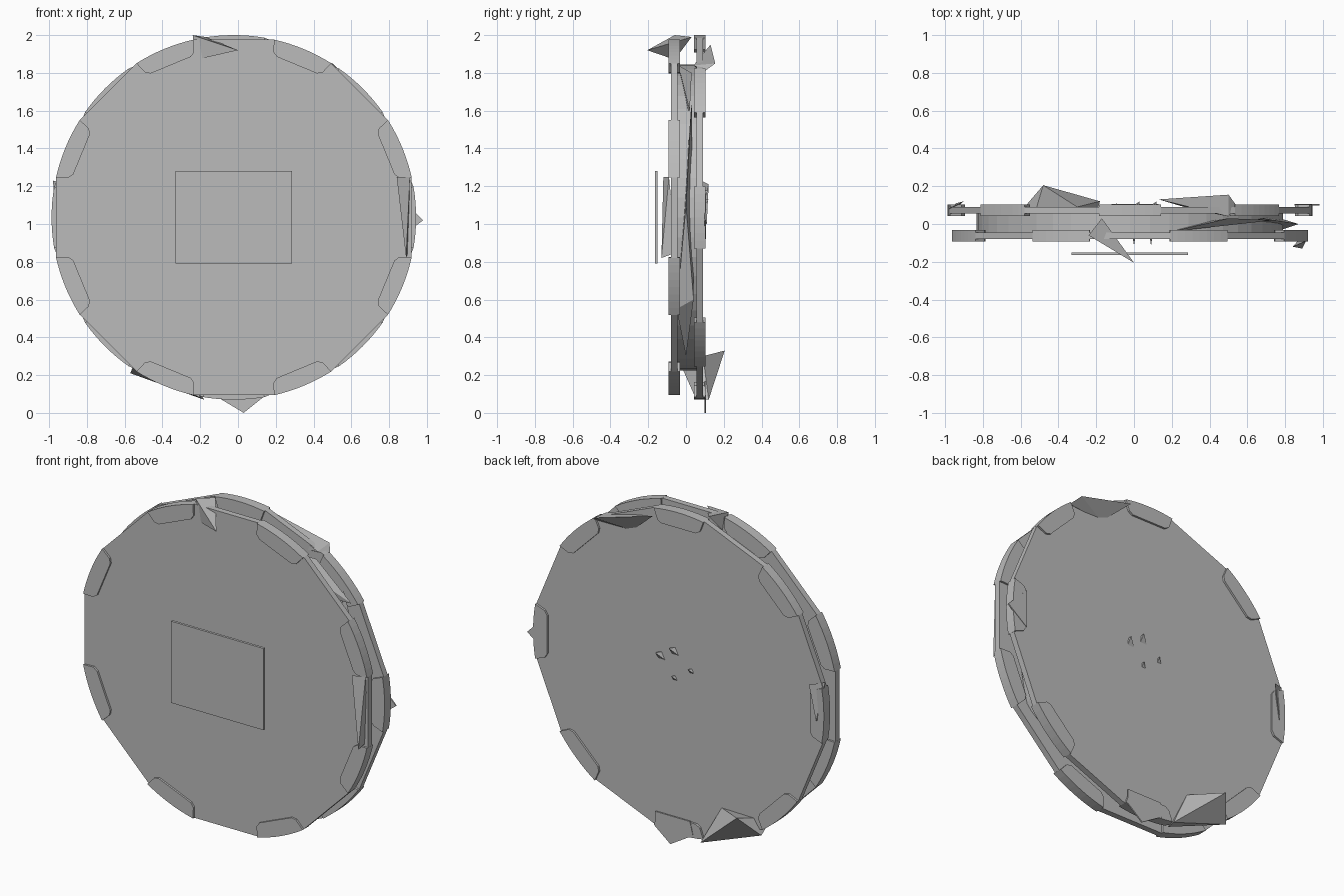
import bpy, bmesh
from math import sin, cos, radians
from mathutils import Vector

cube = bpy.data.objects.get("Cube")
if cube:
    bpy.data.objects.remove(cube, do_unlink=True)

CX, CZ = -0.022, 1.035
RIM = 0.965

stone = bpy.data.materials.new("grey_stone")
stone.use_nodes = True
grey = (0.5, 0.5, 0.5, 1)
stone.diffuse_color = grey
stone.node_tree.nodes["Principled BSDF"].inputs["Base Color"].default_value = grey


def finish(name, bm):
    bmesh.ops.recalc_face_normals(bm, faces=bm.faces[:])
    mesh = bpy.data.meshes.new(name)
    bm.to_mesh(mesh)
    bm.free()
    mesh.materials.append(stone)
    obj = bpy.data.objects.new(name, mesh)
    bpy.context.collection.objects.link(obj)
    return obj


def polar(radius, degrees):
    a = radians(degrees)
    return CX + radius * cos(a), CZ + radius * sin(a)


def slab(name, outline, front, back):
    """Extrude an (x, z) outline from y = front to y = back."""
    bm = bmesh.new()
    face = bm.faces.new([bm.verts.new((x, front, z)) for x, z in outline])
    ext = bmesh.ops.extrude_face_region(bm, geom=[face])
    verts = [v for v in ext["geom"] if isinstance(v, bmesh.types.BMVert)]
    bmesh.ops.translate(bm, verts=verts, vec=(0, back - front, 0))
    return finish(name, bm)


def shard(name, *points):
    """Convex splinter around a few corner points."""
    bm = bmesh.new()
    for p in points:
        bm.verts.new(p)
    bmesh.ops.convex_hull(bm, input=bm.verts[:])
    return finish(name, bm)


# Two faceted discs with eight rim clamps each, the back one turned half a step
for side, y, turn in (("front", -0.062, 0), ("back", 0.073, 22.5)):
    corners = [polar(RIM, turn + 45 * k + s * 12.8) for k in range(8) for s in (-1, 1)]
    slab(side + "_disc", corners, y - 0.018, y + 0.018)
    for k in range(8):
        mid = turn + 22.5 + 45 * k
        outer = [polar(RIM, mid + t * 2.45) for t in range(-4, 5)]
        inner = [polar(0.9, mid + 9), polar(0.88, mid + 7.5),
                 polar(0.88, mid - 7.5), polar(0.9, mid - 9)]
        slab(f"{side}_rim_clamp_{k + 1}", outer + inner, y - 0.03, y + 0.03)

# Core drum between the discs
slab("core_drum", [polar(0.81, 7.5 * k) for k in range(48)], -0.05, 0.06)

# Floating plate at the front
slab("front_plate", [(-0.33, 0.79), (0.285, 0.79), (0.285, 1.28), (-0.33, 1.28)],
     -0.165, -0.15)

# Large splinters around the rim
shard("top_front_shard", (0, -0.205, 1.92), (-0.24, -0.06, 2),
      (-0.17, 0.03, 1.99), (-0.22, -0.06, 1.87))
shard("top_back_shard", (0.13, 0.13, 1.95), (0.5, 0.155, 1.85),
      (0.54, 0.1, 1.81), (0.5, 0.04, 1.84), (0.3, 0.08, 1.8))
shard("lower_back_shard", (-0.57, 0.1, 0.21), (-0.48, 0.205, 0.33),
      (-0.18, 0.12, 0.07), (-0.3, 0.09, 0.3), (-0.55, -0.03, 0.26), (-0.2, 0.05, 0.08))
shard("left_front_shard", (0.84, -0.12, 1.25), (0.91, -0.09, 1.25),
      (0.89, -0.13, 0.82), (0.9, -0.05, 0.85))
shard("right_back_shard", (-0.98, 0.08, 1.23), (-0.9, 0.12, 1.21),
      (-0.94, 0.11, 1), (-0.96, 0.07, 1))

# Thin points on the back rim
slab("left_point", [(0.98, 1.02), (0.85, 1.15), (0.85, 0.92)], 0.098, 0.106)
slab("bottom_point", [(0.03, 0), (0.13, 0.08), (0.13, 0.17), (-0.1, 0.17), (-0.12, 0.09)],
     0.098, 0.106)

# Splinters wedged between the discs
shard("upper_wedge", (0.2, -0.04, 1.84), (0.5, 0.03, 1.8),
      (0.74, 0.02, 1.6), (0.3, 0, 1.6))
shard("side_wedge", (0.68, 0.03, 1.66), (0.87, 0, 1.1),
      (0.72, -0.05, 0.55), (0.74, 0.04, 0.6), (0.5, 0, 0.3))

# Small crystals through the centre
for n, (x, z) in enumerate([(0, 1.15), (0.09, 1.1), (-0.11, 1.06), (0, 0.99)]):
    r = 0.03 if n < 2 else 0.02
    shard(f"small_crystal_{n + 1}", (x, -0.115, z), (x - r, 0.08, z - r),
          (x + r, 0.08, z - r), (x, 0.08, z + r), (x + r, 0.09 + r, z + r))
